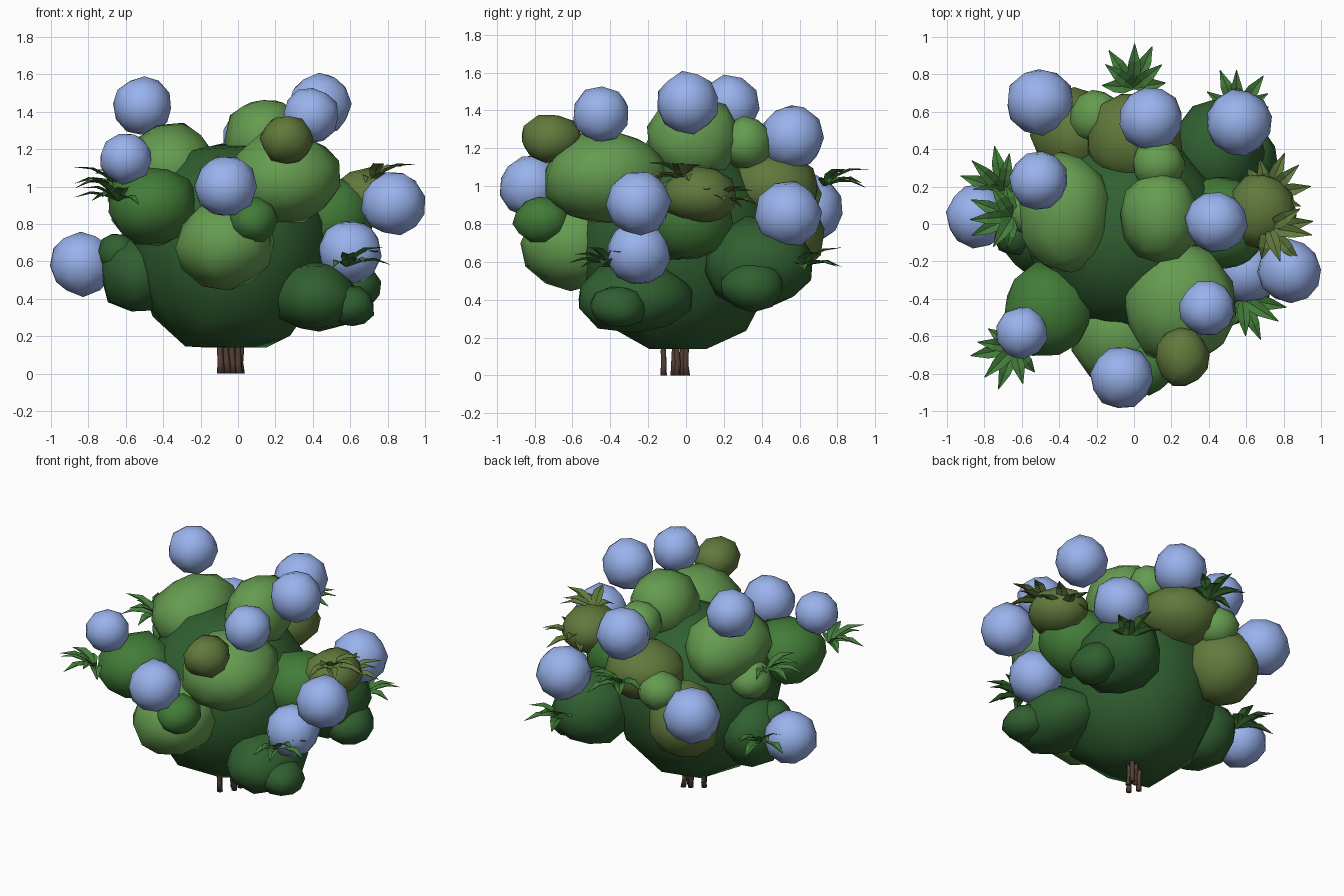
import bpy, bmesh, math, random
from mathutils import Vector, Euler

if "Cube" in bpy.data.objects:
    bpy.data.objects.remove(bpy.data.objects["Cube"])

random.seed(4)


def material(name, rgb):
    m = bpy.data.materials.new(name)
    m.diffuse_color = (*rgb, 1)
    m.use_nodes = True
    m.node_tree.nodes["Principled BSDF"].inputs["Base Color"].default_value = m.diffuse_color
    return m


MATS = {
    "light": material("light_green", (0.13, 0.33, 0.08)),
    "mid": material("mid_green", (0.055, 0.20, 0.04)),
    "dark": material("dark_green", (0.03, 0.115, 0.03)),
    "olive": material("olive_green", (0.12, 0.19, 0.045)),
    "blue": material("petal_blue", (0.32, 0.45, 0.85)),
    "bark": material("bark", (0.09, 0.05, 0.035)),
}


def finish(bm, name, mat, smooth=True):
    bmesh.ops.recalc_face_normals(bm, faces=bm.faces)
    me = bpy.data.meshes.new(name)
    bm.to_mesh(me)
    bm.free()
    me.materials.append(MATS[mat])
    me.polygons.foreach_set("use_smooth", [smooth] * len(me.polygons))
    ob = bpy.data.objects.new(name, me)
    bpy.context.collection.objects.link(ob)
    return ob


def blob(name, mat, centre, radii, jitter=0.06, floor=None, top=1.0):
    """Lumpy low-poly ball, fitted to its radii and randomly turned."""
    bm = bmesh.new()
    bmesh.ops.create_icosphere(bm, subdivisions=2, radius=1)
    turn = Euler([random.uniform(0, 6.28) for _ in range(3)]).to_matrix()
    c, r = Vector(centre), Vector(radii)
    for v in bm.verts:
        p = (turn @ v.co) * (1.02 + random.uniform(-jitter, jitter))
        if p.z > 0:
            p.z *= top
        v.co = c + Vector((p.x * r.x, p.y * r.y, p.z * r.z))
        if floor is not None:
            v.co.z = max(v.co.z, floor)
    return finish(bm, name, mat)


def sprig(name, mat, base, heading, count=7):
    """Fan of folded, arching leaves around an outward heading."""
    bm = bmesh.new()
    base = Vector(base)
    for i in range(count):
        a = heading + math.radians(-80 + 160 * i / (count - 1) + random.uniform(-8, 8))
        lift = math.radians((8, 28)[i % 2] + random.uniform(-5, 5))
        length = 0.17 + 0.08 * math.sin(math.pi * i / (count - 1))
        out = Vector((math.cos(a) * math.cos(lift), math.sin(a) * math.cos(lift), math.sin(lift)))
        side = Vector((-math.sin(a), math.cos(a), 0))
        up = out.cross(side)
        rows = []
        for t, w, arch in ((0, 0.01, 0), (0.35, 0.036, 0.015), (0.65, 0.032, 0.012), (1, 0.002, -0.025)):
            p = base + out * (t * length) + up * arch
            rows.append([bm.verts.new(p + side * s * w + up * abs(s) * w * 0.4) for s in (-1, 0, 1)])
        for lo, hi in zip(rows, rows[1:]):
            for k in (0, 1):
                bm.faces.new((lo[k], lo[k + 1], hi[k + 1], hi[k]))
    return finish(bm, name, mat, False)


def stem(name, x, y, r):
    """Slightly bent six-sided woody stem."""
    bm = bmesh.new()
    rings = []
    for z, k in ((0, 1.15), (0.06, 1), (0.13, 0.95), (0.25, 0.85)):
        dx, dy = random.uniform(-0.008, 0.008), random.uniform(-0.006, 0.006)
        rings.append([bm.verts.new((x + dx + r * k * math.cos(i * math.pi / 3),
                                    y + dy + r * k * math.sin(i * math.pi / 3), z)) for i in range(6)])
    for lo, hi in zip(rings, rings[1:]):
        for i in range(6):
            bm.faces.new((lo[i], lo[(i + 1) % 6], hi[(i + 1) % 6], hi[i]))
    bm.faces.new(rings[0])
    bm.faces.new(rings[-1])
    return finish(bm, name, "bark")


# Woody stems
for n, (x, y) in enumerate(((-0.09, -0.06), (-0.06, -0.115), (-0.03, -0.02), (0.0, -0.045), (0.01, 0.0))):
    stem(f"stem_{n}", x, y, 0.017)

# Main body of the bush
blob("bush_core", "dark", (-0.04, -0.05, 0.72), (0.53, 0.54, 0.66), 0.02, floor=0.14, top=0.78)

# Leaf clumps around the body
CLUMPS = [
    ("light", (-0.36, 0.05, 1.10), (0.25, 0.33, 0.24)),
    ("light", (-0.56, 0.08, 0.93), (0.13, 0.14, 0.12)),
    ("light", (0.14, 0.04, 1.25), (0.21, 0.24, 0.23)),
    ("light", (0.13, 0.32, 1.23), (0.14, 0.14, 0.14)),
    ("light", (0.24, -0.43, 1.05), (0.30, 0.33, 0.24)),
    ("olive", (0.26, -0.71, 1.25), (0.14, 0.16, 0.13)),
    ("light", (-0.07, -0.60, 0.69), (0.26, 0.27, 0.24)),
    ("mid", (0.08, -0.76, 0.82), (0.13, 0.15, 0.12)),
    ("mid", (-0.46, -0.46, 0.90), (0.24, 0.25, 0.21)),
    ("dark", (-0.53, 0.0, 0.54), (0.21, 0.26, 0.22)),
    ("dark", (-0.64, -0.05, 0.64), (0.11, 0.12, 0.11)),
    ("dark", (0.41, -0.27, 0.41), (0.23, 0.31, 0.19)),
    ("dark", (0.60, -0.36, 0.36), (0.13, 0.15, 0.11)),
    ("dark", (0.44, 0.38, 0.59), (0.25, 0.29, 0.24)),
    ("dark", (0.62, 0.35, 0.47), (0.14, 0.17, 0.13)),
    ("mid", (0.48, 0.0, 0.83), (0.25, 0.25, 0.22)),
    ("olive", (0.68, 0.07, 0.95), (0.18, 0.20, 0.145)),
    ("olive", (0.0, 0.46, 1.0), (0.25, 0.25, 0.19)),
    ("olive", (-0.32, 0.48, 0.74), (0.23, 0.24, 0.25)),
    ("light", (-0.20, 0.57, 0.94), (0.14, 0.14, 0.13)),
]
for n, (mat, c, r) in enumerate(CLUMPS):
    blob(f"leaf_clump_{n}", mat, c, r)

# Round flower heads
FLOWERS = [
    (-0.50, 0.65, 0.88, 0.18), (-0.51, 0.23, 1.43, 0.155), (-0.835, 0.04, 0.585, 0.168),
    (-0.60, -0.58, 1.15, 0.138), (-0.065, -0.82, 1.0, 0.165), (0.09, 0.56, 1.26, 0.168),
    (0.56, 0.54, 0.85, 0.175), (0.44, 0.01, 1.44, 0.163), (0.39, -0.45, 1.38, 0.148),
    (0.83, -0.25, 0.91, 0.17), (0.60, -0.25, 0.65, 0.168),
]
for n, (x, y, z, r) in enumerate(FLOWERS):
    blob(f"flower_head_{n}", "blue", (x, y, z), (r, r, r), 0.035)

# Leaf sprigs poking outward
SPRIGS = [
    (0.0, 0.73, 1.0, 90), (0.55, 0.60, 0.56, 85), (0.71, 0.16, 0.90, 40), (0.72, -0.02, 1.03, -15),
    (0.58, -0.40, 0.57, -35), (-0.64, -0.66, 0.92, 225), (-0.70, 0.18, 0.57, 130), (-0.65, 0.04, 1.0, 180),
]
for n, (x, y, z, deg) in enumerate(SPRIGS):
    sprig(f"leaf_sprig_{n}", "olive" if n in (2, 3) else "mid", (x, y, z), math.radians(deg))
